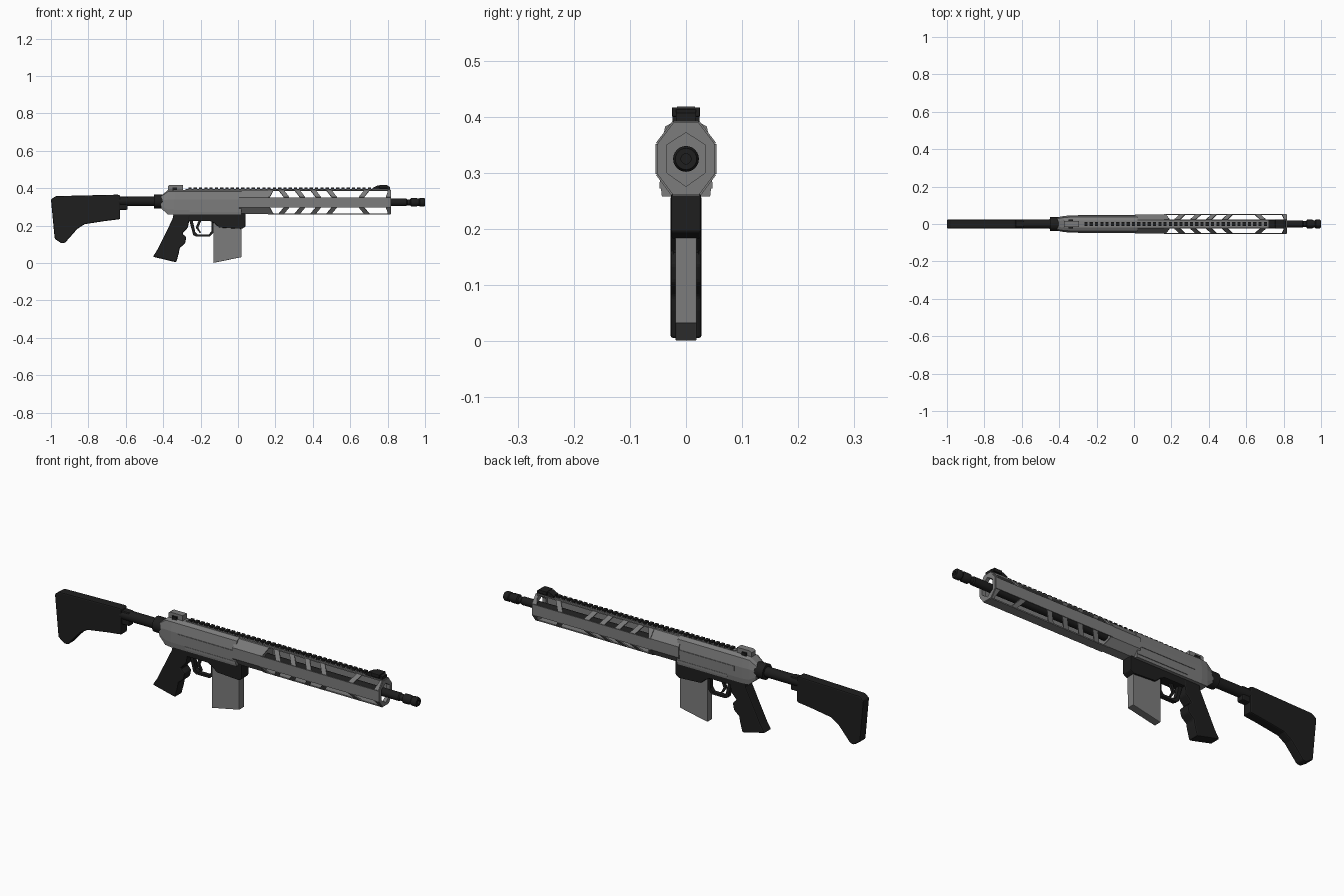
import bpy, bmesh, math

old = bpy.data.objects.get("Cube")
if old:
    bpy.data.objects.remove(old, do_unlink=True)


def material(name, v):
    m = bpy.data.materials.new(name)
    m.use_nodes = True
    m.diffuse_color = (v, v, v, 1)
    m.node_tree.nodes["Principled BSDF"].inputs["Base Color"].default_value = (v, v, v, 1)
    return m


GREY = material("metal grey", 0.2)
BLACK = material("matte black", 0.013)


def finish(name, bm, mat, bevel=0, mirror=False, smooth=False):
    bmesh.ops.recalc_face_normals(bm, faces=bm.faces)
    me = bpy.data.meshes.new(name)
    bm.to_mesh(me)
    bm.free()
    me.materials.append(mat)
    ob = bpy.data.objects.new(name, me)
    bpy.context.collection.objects.link(ob)
    if bevel:
        b = ob.modifiers.new("bevel", 'BEVEL')
        b.width = bevel
        b.segments = 2
        b.limit_method = 'ANGLE'
    if mirror:
        ob.modifiers.new("mirror", 'MIRROR').use_axis = (False, True, False)
    if smooth:
        bpy.ops.object.select_all(action='DESELECT')
        ob.select_set(True)
        bpy.context.view_layer.objects.active = ob
        bpy.ops.object.shade_smooth_by_angle(angle=math.radians(35))
    return ob


def loft(bm, rings):
    """Skin a list of matching rings of points and cap both ends."""
    rows = [[bm.verts.new(p) for p in ring] for ring in rings]
    n = len(rows[0])
    for a, b in zip(rows, rows[1:]):
        for i in range(n):
            j = (i + 1) % n
            bm.faces.new((a[i], a[j], b[j], b[i]))
    bm.faces.new(rows[0])
    bm.faces.new(rows[-1])


def side_profile(name, pts, half, mat, bevel=0):
    """Side outline (x, z) given a thickness across y."""
    bm = bmesh.new()
    loft(bm, [[(x, y, z) for x, z in pts] for y in (-half, half)])
    return finish(name, bm, mat, bevel)


def section(name, pts, x0, x1, mat, mirror=False):
    """Cross-section (y, z) extruded along x."""
    bm = bmesh.new()
    loft(bm, [[(x, y, z) for y, z in pts] for x in (x0, x1)])
    return finish(name, bm, mat, mirror=mirror)


def turned(name, pts, z, mat, sides=24):
    """Profile (x, radius) turned around a lengthwise axis."""
    bm = bmesh.new()
    loft(bm, [[(x, r * math.cos(i * math.tau / sides), z + r * math.sin(i * math.tau / sides))
               for i in range(sides)] for x, r in pts])
    return finish(name, bm, mat, smooth=True)


def both_sides(half):
    return half + [(-y, z) for y, z in reversed(half)]


def box(name, x0, x1, half, z0, z1, mat, bevel=0):
    return side_profile(name, [(x0, z0), (x1, z0), (x1, z1), (x0, z1)], half, mat, bevel)


# Shoulder stock and its tube
side_profile("stock", [(-1, .34), (-.975, .358), (-.64, .366), (-.63, .36), (-.63, .235), (-.71, .225),
                       (-.82, .208), (-.86, .182), (-.925, .108), (-.945, .106), (-.98, .13)],
             .024, BLACK, .008)
box("stock_clamp", -.64, -.59, .018, .285, .355, BLACK, .006)
turned("stock_tube", [(-.64, .025), (-.45, .025), (-.45, .038), (-.4, .038)], .33, BLACK)

# Receiver body, narrowing at the rear
half = [(.02, .392), (.037, .383), (.046, .34), (.046, .285), (.043, .258)]
bm = bmesh.new()
loft(bm, [[(x, y * sy, .328 + (z - .328) * sz) for y, z in both_sides(half)]
          for x, sy, sz in ((-.412, .78, .5), (-.375, .93, .97), (-.34, 1, 1), (.02, 1, 1))])
finish("receiver", bm, GREY)
box("receiver_rib", -.3, .02, .0485, .312, .336, GREY)
box("receiver_lower_rib", -.26, .02, .0475, .272, .284, GREY)

# Rear sight
side_profile("rear_sight", [(-.375, .385), (-.375, .412), (-.365, .418), (-.295, .418), (-.295, .385)],
             .016, GREY)
for s in (-1, 1):
    bpy.data.objects  # paired screws beside the sight
    ob = box("sight_screw", -.35, -.325, .004, .385, .405, BLACK)
    ob.location.y = s * .02

# Lower frame with magazine well
side_profile("lower_frame", [(-.35, .266), (.04, .266), (.04, .195), (.02, .183), (-.1, .19),
                             (-.125, .212), (-.15, .225), (-.27, .225)], .027, BLACK, .004)
side_profile("magazine", [(-.132, .001), (.02, .032), (.02, .24), (-.132, .24)], .019, GREY, .002)

# Grip with finger grooves
side_profile("grip", [(-.345, .26), (-.255, .26), (-.268, .19), (-.297, .158), (-.276, .138), (-.283, .105),
                      (-.312, .08), (-.316, .055), (-.33, .004), (-.455, .034), (-.432, .07), (-.35, .235)],
             .028, BLACK, .006)

# Trigger and guard
side_profile("trigger_guard", [(-.26, .228), (-.24, .15), (-.225, .142), (-.15, .142), (-.128, .165),
                               (-.128, .228), (-.143, .228), (-.143, .17), (-.155, .153), (-.215, .153),
                               (-.228, .165), (-.242, .228)], .011, BLACK)
side_profile("trigger", [(-.21, .23), (-.226, .19), (-.204, .16), (-.198, .163), (-.212, .19),
                         (-.195, .23)], .006, BLACK)

# Handguard: solid rear block and open front cage
A, B, C, D, E, F = (0, .39), (.022, .39), (.051, .352), (.051, .298), (.024, .262), (0, .262)
section("handguard_block", both_sides([B, C, D, E]), .005, .16, GREY)
X0, X1 = .16, .815
bm = bmesh.new()


def panel(p, q, xs):
    """Flat plate between two section points; xs gives its x range at each."""
    (a, b), (c, d) = xs
    bm.faces.new([bm.verts.new(v) for v in
                  ((a, *p), (b, *p), (d, *q), (c, *q))])


for p, q in ((A, B), (C, D), (E, F)):
    panel(p, q, ((X0, X1), (X0, X1)))
for p, q in ((C, B), (D, E)):
    for x, lean in ((.26, -.03), (.345, -.03), (.43, -.03), (.515, -.03), (.66, .03)):
        panel(p, q, ((x - .014, x + .014), (x - .014 + lean, x + .014 + lean)))
    panel(p, q, ((X1 - .025, X1), (X1 - .01, X1)))
    panel(p, q, ((X0, X0 + .01), (X0, X0 + .03)))
cage = finish("handguard_cage", bm, GREY, mirror=True)
solid = cage.modifiers.new("thickness", 'SOLIDIFY')
solid.thickness = .006
solid.offset = 0
section("handguard_end_ring", [A, B, C, D, E, F, (0, .276), (.034, .3), (.034, .35), (0, .372)],
        .8, .818, GREY, mirror=True)

# Toothed top rail
box("rail_base", -.28, .8, .012, .385, .396, GREY)
bm = bmesh.new()
for i in range(38):
    x = -.265 + i * .0282
    loft(bm, [[(x, y, z) for y, z in ((-.012, .39), (.012, .39), (.012, .404), (-.012, .404))],
              [(x + .017, y, z) for y, z in ((-.012, .39), (.012, .39), (.012, .404), (-.012, .404))]])
finish("rail_teeth", bm, BLACK)

# Folded front sight
side_profile("front_sight", [(.72, .392), (.72, .402), (.745, .415), (.795, .415), (.812, .407),
                             (.812, .392)], .018, BLACK)
box("front_sight_clamp", .755, .8, .025, .4, .417, BLACK, .002)

# Barrel and muzzle device
turned("barrel", [(.1, .02), (.9, .02), (.905, .016), (.92, .016), (.925, .023), (.955, .023), (.96, .02),
                  (.968, .02), (.972, .023), (.994, .023), (1, .019), (1, .009), (.96, .009)], .325, BLACK)
